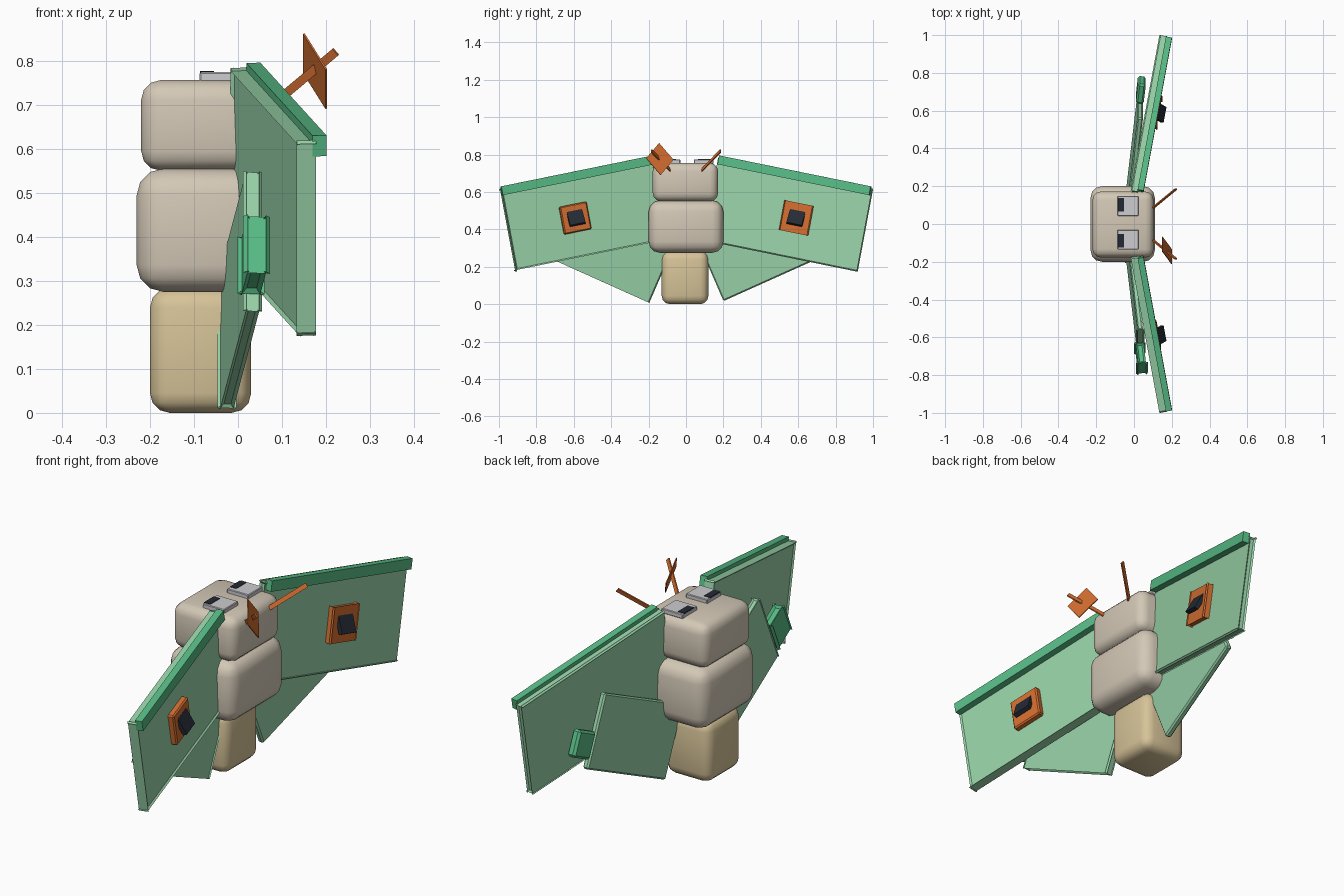
import bpy, bmesh, math
from mathutils import Vector

cube = bpy.data.objects.get("Cube")
if cube:
    bpy.data.objects.remove(cube, do_unlink=True)


def material(name, *rgb):
    col = [(c / 255 / 12.92) if c < 11 else ((c / 255 + .055) / 1.055) ** 2.4 for c in rgb] + [1]
    m = bpy.data.materials.new(name)
    m.use_nodes = True
    m.diffuse_color = col
    m.node_tree.nodes["Principled BSDF"].inputs["Base Color"].default_value = col
    return m


FUR = material("pale fur", 211, 200, 182)
TAN = material("tan fur", 214, 195, 152)
GREEN = material("wing green", 152, 210, 168)
DARK_GREEN = material("deep green", 88, 188, 134)
ORANGE = material("orange", 212, 110, 48)
BLACK = material("blue black", 36, 42, 52)
GREY = material("eye grey", 205, 205, 208)

X, Y, Z = Vector((1, 0, 0)), Vector((0, 1, 0)), Vector((0, 0, 1))


def box(name, centre, size, mat, axes=(X, Y, Z), bevel=0, segments=1, side=1):
    """Oriented box; side -1 mirrors it across y = 0."""
    bm = bmesh.new()
    bmesh.ops.create_cube(bm, size=1)
    for v in bm.verts:
        v.co = sum((a.normalized() * s * c for a, s, c in zip(axes, size, v.co)), Vector())
        v.co.y *= side
    if bevel:
        bmesh.ops.bevel(bm, geom=bm.edges[:], offset=bevel, segments=segments,
                        profile=0.5, affect='EDGES')
    bmesh.ops.recalc_face_normals(bm, faces=bm.faces)
    mesh = bpy.data.meshes.new(name)
    bm.to_mesh(mesh)
    bm.free()
    mesh.materials.append(mat)
    ob = bpy.data.objects.new(name, mesh)
    ob.location = (centre[0], centre[1] * side, centre[2])
    bpy.context.collection.objects.link(ob)
    if segments > 1:
        bpy.ops.object.select_all(action='DESELECT')
        ob.select_set(True)
        bpy.context.view_layer.objects.active = ob
        bpy.ops.object.shade_smooth_by_angle(angle=math.radians(50))
    return ob


def slab(name, start, end, down, size, mat, bevel, side):
    """Box whose top edge runs from start to end and which hangs along down."""
    start, end, down = Vector(start), Vector(end), Vector(down).normalized()
    along = end - start
    centre = (start + end) / 2 + down * size[0] / 2
    box(name, centre, (along.length, *size), mat, (along, down, along.cross(down)),
        bevel, side=side)


# Stacked body segments
box("tail", (-.085, -.005, .142), (.23, .25, .284), TAN, bevel=.045, segments=3)
box("thorax", (-.06, 0, .415), (.34, .4, .28), FUR, bevel=.06, segments=3)
box("head", (-.058, -.003, .653), (.324, .35, .206), FUR, bevel=.045, segments=3)

# Shared directions of the upper and lower wings
along = Vector((.15, .81, -.165))
down = Vector((0, -.08, -.43))
out = down.cross(along).normalized()
if out.x < 0:
    out = -out
low_along = Vector((.058, .49, .22))
low_down = Vector((0, .13, -.3))

for side, tag in ((-1, "front"), (1, "rear")):
    # Upper wing with its thick leading edge
    slab(tag + "_upper_wing", (.005, .18, .777), (.155, .99, .612), down,
         (.437, .03), GREEN, .007, side)
    slab(tag + "_wing_leading_edge", (.035, .18, .795), (.185, .99, .63), down,
         (.048, .032), DARK_GREEN, 0, side)

    # Wing spot: raised square with a tilted dark centre
    spot = Vector((.09, .597, .46))
    box(tag + "_wing_spot", spot + out * .025, (.15, .15, .034), ORANGE,
        (along, down, out), .006, side=side)
    tilt = down.normalized() + out * .45
    box(tag + "_spot_centre", spot + out * .05, (.085, .08, .02), BLACK,
        (along, tilt, along.cross(tilt)), side=side)

    # Lower wing with a block on its outer edge
    slab(tag + "_lower_wing", (-.025, .07, .32), (.033, .56, .54), low_down,
         (.33, .03), GREEN, .007, side)
    box(tag + "_wing_block", (.036, .71, .358), (.115, .12, .042), DARK_GREEN,
        (low_along, low_down, low_along.cross(low_down)), .01, side=side)

    # Eyes on top of the head
    y = .095 if side > 0 else -.083
    box(tag + "_eye", (-.032, y, .763), (.11, .105, .022), GREY, bevel=.003)
    box(tag + "_pupil", (-.07, y + .006 * side, .773), (.032, .072, .006), BLACK)

    # Antenna stalk
    a, b = Vector((.1, .085, .718)), Vector((.222, .185, .82))
    stalk = b - a
    flat = stalk.cross(Y)
    box(tag + "_antenna", (a + b) / 2, (stalk.length, .02, .006), ORANGE,
        (stalk, flat, stalk.cross(flat)), side=side)

# Square plume on one antenna
rise, run = Vector((-.05, -.01, .17)), Vector((.05, -.145, .01))
u, v = rise + run, rise - run
box("antenna_plume", (.175, -.14, .776), (.118, .118, .004), ORANGE, (u, v, u.cross(v)))
